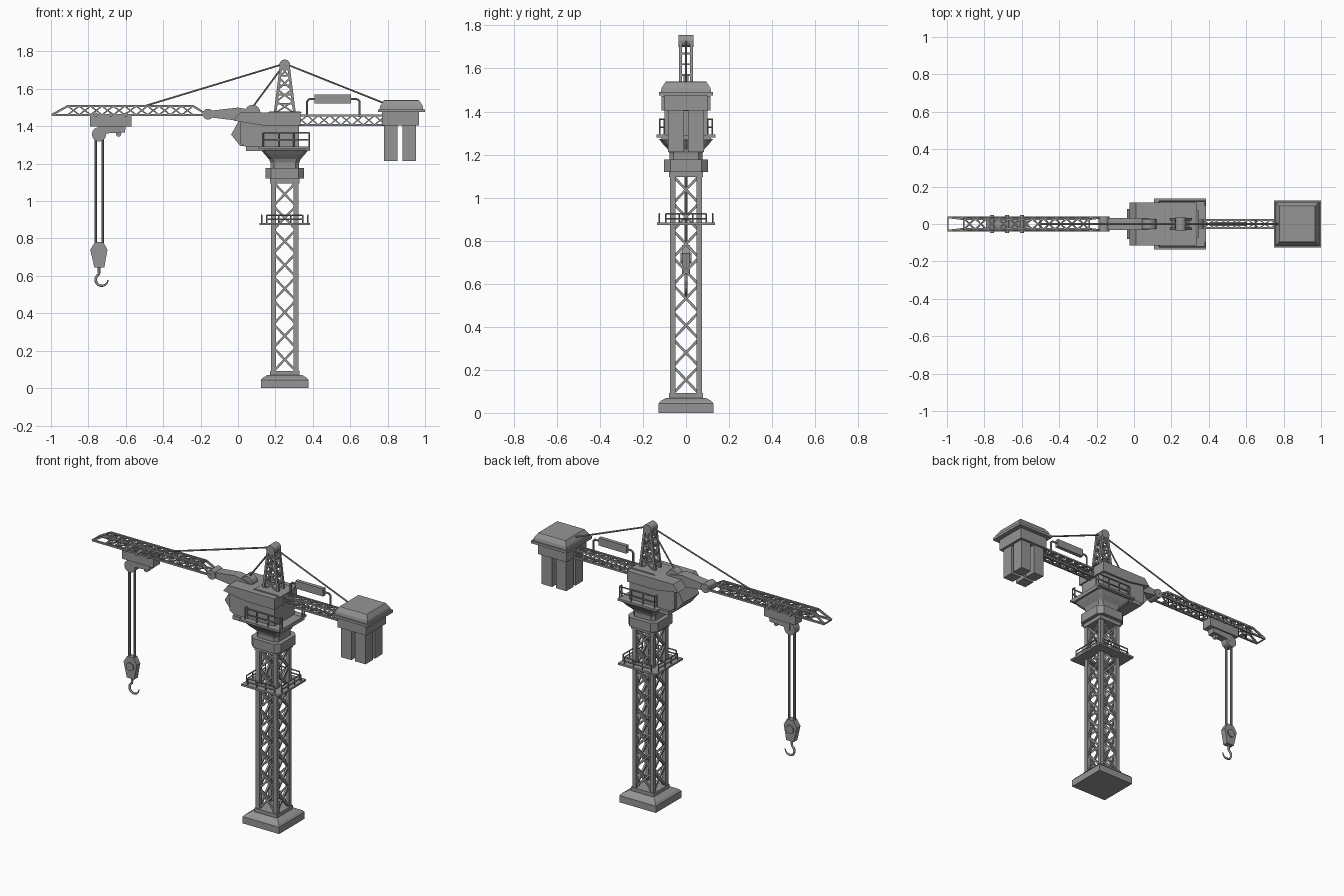
import bpy, bmesh, math
from mathutils import Vector, Matrix

if "Cube" in bpy.data.objects:
    bpy.data.objects.remove(bpy.data.objects["Cube"])

grey = bpy.data.materials.new("steel grey")
grey.use_nodes = True
grey.diffuse_color = (0.3, 0.3, 0.3, 1)
grey.node_tree.nodes["Principled BSDF"].inputs["Base Color"].default_value = (0.3, 0.3, 0.3, 1)
MX = 0.25  # mast axis


def finish(name, bm, smooth=False):
    bmesh.ops.recalc_face_normals(bm, faces=bm.faces)
    mesh = bpy.data.meshes.new(name)
    bm.to_mesh(mesh)
    bm.free()
    mesh.materials.append(grey)
    ob = bpy.data.objects.new(name, mesh)
    bpy.context.collection.objects.link(ob)
    if smooth:
        bpy.ops.object.select_all(action='DESELECT')
        ob.select_set(True)
        bpy.context.view_layer.objects.active = ob
        bpy.ops.object.shade_smooth_by_angle(angle=math.radians(35))
    return ob


def add_box(bm, x0, x1, y0, y1, z0, z1):
    m = Matrix.Translation(((x0 + x1) / 2, (y0 + y1) / 2, (z0 + z1) / 2))
    bmesh.ops.create_cube(bm, size=1, matrix=m @ Matrix.Diagonal((x1 - x0, y1 - y0, z1 - z0, 1)))


def add_rod(bm, a, b, r, sides=4):
    a, b = Vector(a), Vector(b)
    d = b - a
    m = Matrix.Translation((a + b) / 2) @ d.to_track_quat('Z', 'Y').to_matrix().to_4x4()
    m = m @ Matrix.Rotation(math.pi / sides, 4, 'Z')
    bmesh.ops.create_cone(bm, cap_ends=True, segments=sides, radius1=r, radius2=r,
                          depth=d.length, matrix=m)


def box(name, *dims):
    bm = bmesh.new()
    add_box(bm, *dims)
    return finish(name, bm)


def loft(name, cx, levels, cut=0.0):
    """Stack of square rings (half size, height), corners clipped by cut."""
    bm = bmesh.new()
    rings = []
    for h, z in levels:
        c = h - cut
        pts = [(h, -c), (h, c), (c, h), (-c, h), (-h, c), (-h, -c), (-c, -h), (c, -h)]
        if not cut:
            pts = [(h, -h), (h, h), (-h, h), (-h, -h)]
        rings.append([bm.verts.new((cx + x, y, z)) for x, y in pts])
    for lo, hi in zip(rings, rings[1:]):
        for i in range(len(lo)):
            j = (i + 1) % len(lo)
            bm.faces.new((lo[i], lo[j], hi[j], hi[i]))
    bm.faces.new(rings[0])
    bm.faces.new(rings[-1])
    return finish(name, bm)


def prism(name, profile, y):
    """Side profile (x, z) extruded from -y to y."""
    bm = bmesh.new()
    face = bm.faces.new([bm.verts.new((x, -y, z)) for x, z in profile])
    geo = bmesh.ops.extrude_face_region(bm, geom=[face])["geom"]
    bmesh.ops.translate(bm, verts=[v for v in geo if isinstance(v, bmesh.types.BMVert)], vec=(0, 2 * y, 0))
    return finish(name, bm)


def disc(name, x, z, r, y):
    bm = bmesh.new()
    add_rod(bm, (x, -y, z), (x, y, z), r, 20)
    return finish(name, bm, True)


def rods(name, pairs, r, sides=4):
    bm = bmesh.new()
    for a, b in pairs:
        add_rod(bm, a, b, r, sides)
    return finish(name, bm, sides > 4)


def cross_brace(p, q, n):
    """X braces between two rails p and q, each a pair of end points."""
    (p0, p1), (q0, q1) = [[Vector(v) for v in rail] for rail in (p, q)]
    out = []
    for i in range(n):
        s, t = i / n, (i + 1) / n
        out += [(p0.lerp(p1, s), q0.lerp(q1, t)), (q0.lerp(q1, s), p0.lerp(p1, t))]
    return out


def railing(bm, a, b, z, height, posts):
    a, b = Vector((*a, z)), Vector((*b, z))
    up = Vector((0, 0, height))
    for k in (0.5, 1):
        add_rod(bm, a + up * k, b + up * k, 0.004, 6)
    for i in range(posts):
        p = a.lerp(b, i / (posts - 1))
        add_rod(bm, p, p + up, 0.004, 6)


# Foundation and mast
loft("foundation", MX, [(0.128, 0), (0.128, 0.043), (0.118, 0.055), (0.093, 0.07)])
loft("mast_foot", MX, [(0.08, 0.068), (0.08, 0.092)])
bm = bmesh.new()
for sx in (-1, 1):
    for sy in (-1, 1):
        x, y = MX + sx * 0.061, sy * 0.061
        add_box(bm, x - 0.013, x + 0.013, y - 0.013, y + 0.013, 0.085, 1.11)
finish("mast_posts", bm)
corners = [(MX + sx * 0.06, sy * 0.06) for sx, sy in ((-1, -1), (1, -1), (1, 1), (-1, 1))]
legs = [((*c, 0.09), (*c, 1.1)) for c in corners]
braces = []
for i in range(4):
    braces += cross_brace(legs[i], legs[(i + 1) % 4], 8)
rods("mast_braces", braces, 0.0085)

# Mast service platform, open in the middle for the mast
bm = bmesh.new()
for s in (-1, 1):
    e = sorted((s * 0.066, s * 0.134))
    add_box(bm, MX - 0.134, MX + 0.134, *e, 0.872, 0.884)
    add_box(bm, MX + e[0], MX + e[1], -0.066, 0.066, 0.872, 0.884)
finish("mast_platform", bm)
bm = bmesh.new()
for s in (-0.124, 0.124):
    railing(bm, (MX - 0.095, s), (MX + 0.095, s), 0.88, 0.045, 4)
    railing(bm, (MX + s, -0.095), (MX + s, 0.095), 0.88, 0.045, 4)
finish("mast_platform_rails", bm, True)

# Slewing collar and flared neck
loft("mast_cap", MX, [(0.08, 1.095), (0.08, 1.125)])
loft("slewing_collar", MX, [(0.103, 1.12), (0.103, 1.178)], 0.03)
loft("neck", MX, [(0.077, 1.175), (0.077, 1.205), (0.085, 1.225), (0.108, 1.25), (0.125, 1.272)], 0.02)

# Machinery house, cab and side balconies
box("house_floor", 0.043, 0.385, -0.115, 0.115, 1.268, 1.292)
prism("operator_cab", [(-0.037, 1.355), (0.005, 1.43), (0.16, 1.43), (0.16, 1.29), (0.012, 1.295)], 0.08)
prism("machinery_house", [(0.01, 1.31), (0.01, 1.43), (0.05, 1.44), (0.325, 1.44),
                          (0.325, 1.29), (0.04, 1.29)], 0.1)
prism("house_roof", [(-0.025, 1.43), (0.01, 1.473), (0.335, 1.473), (0.335, 1.405),
                     (0.13, 1.405)], 0.114)
prism("tower_plinth", [(0.155, 1.47), (0.17, 1.48), (0.33, 1.48), (0.345, 1.47)], 0.075)
for side, s in (("right", -1), ("left", 1)):
    box(side + "_balcony", 0.107, 0.385, *sorted((s * 0.095, s * 0.137)), 1.28, 1.293)
    bm = bmesh.new()
    railing(bm, (0.135, s * 0.122), (0.38, s * 0.122), 1.29, 0.075, 4)
    for x in (0.135, 0.38):
        railing(bm, (x, s * 0.1), (x, s * 0.122), 1.29, 0.075, 2)
    finish(side + "_balcony_rails", bm, True)

# Jib root arm, hinge and winch drum
prism("jib_root_arm", [(-0.17, 1.45), (-0.15, 1.483), (0.0, 1.50), (0.06, 1.49),
                       (0.12, 1.47), (0.12, 1.43), (-0.02, 1.432)], 0.032)
disc("jib_hinge", -0.16, 1.465, 0.029, 0.04)
disc("winch_drum", 0.078, 1.472, 0.042, 0.026)


def truss(name, bottom, top, z0, z1, y0, y1, n, r):
    """Four chord truss; bottom and top are x ranges, tapering at the ends."""
    low = [((bottom[0], s * y0, z0), (bottom[1], s * y0, z0)) for s in (-1, 1)]
    high = [((top[0], s * y1, z1), (top[1], s * y1, z1)) for s in (-1, 1)]
    ends = [(l[k], h[k]) for l, h in zip(low, high) for k in (0, 1)]
    rods(name + "_chords", low + high + ends, r)
    inner = [((top[0], s * y0, z0), (top[1], s * y0, z0)) for s in (-1, 1)]
    web = cross_brace(inner[0], inner[1], n) + cross_brace(high[0], high[1], n)
    for l, h in zip(inner, high):
        web += cross_brace(l, h, n)
    for k in (0, 1):
        web += [(low[0][k], low[1][k]), (high[0][k], high[1][k])]
    rods(name + "_web", web, r * 0.65)


truss("jib", (-0.995, -0.165), (-0.91, -0.24), 1.461, 1.508, 0.036, 0.026, 11, 0.0075)
truss("counter_jib", (0.31, 0.79), (0.31, 0.79), 1.407, 1.458, 0.022, 0.022, 8, 0.0075)

# Tower head
foot = [(MX + sx * 0.052, sy * 0.025, 1.47) for sx, sy in ((-1, -1), (1, -1), (1, 1), (-1, 1))]
peak = [(MX + sx * 0.02, sy * 0.025, 1.72) for sx, sy in ((-1, -1), (1, -1), (1, 1), (-1, 1))]
tower = list(zip(foot, peak))
rods("tower_legs", tower, 0.01)
web = []
for i in range(4):
    j = (i + 1) % 4
    if i % 2 == 0:
        web += cross_brace(tower[i], tower[j], 4)
    for k in range(1, 5):
        web.append([Vector(tower[m][0]).lerp(Vector(tower[m][1]), k / 5) for m in (i, j)])
rods("tower_web", web, 0.006)
disc("tower_sheave", MX, 1.728, 0.029, 0.034)

# Stay cables
apex = (MX, 0, 1.735)
rods("stay_cables", [(apex, (-0.5, 0, 1.508)), (apex, (0.79, 0, 1.52)), (apex, (0.08, 0, 1.505))], 0.005, 8)
rods("jib_stay_crossbar", [((-0.5, -0.026, 1.508), (-0.5, 0.026, 1.508))], 0.006, 8)

# Sign-like panel carried on a pipe frame above the counter jib
box("equipment_panel", 0.41, 0.605, -0.012, 0.012, 1.522, 1.57)
frame = []
for x, inner in ((0.37, 0.42), (0.65, 0.6)):
    bend = x + (inner - x) * 0.25
    path = [(x, 0, 1.45), (x, 0, 1.535), (bend, 0, 1.546), (inner, 0, 1.546)]
    frame += list(zip(path, path[1:]))
    frame.append(((x, -0.022, 1.46), (x, 0.022, 1.46)))
rods("equipment_frame", frame, 0.006, 8)

# Counterweight housing and four hanging blocks
loft("counterweight_brim", 0.874, [(0.126, 1.475), (0.126, 1.491)])
loft("counterweight_roof", 0.874, [(0.117, 1.49), (0.113, 1.51), (0.095, 1.538), (0.09, 1.54)])
loft("counterweight_box", 0.869, [(0.1, 1.405), (0.1, 1.477)])
bm = bmesh.new()
for sx in (-1, 1):
    for sy in (-1, 1):
        xs = sorted((0.867 + sx * 0.013, 0.867 + sx * 0.086))
        add_box(bm, *xs, *sorted((sy * 0.01, sy * 0.084)), 1.213, 1.41)
finish("counterweight_blocks", bm)

# Trolley
box("trolley_body", -0.79, -0.57, -0.034, 0.034, 1.398, 1.456)
prism("trolley_lower", [(-0.745, 1.4), (-0.6, 1.4), (-0.605, 1.368), (-0.70, 1.362), (-0.745, 1.35)], 0.025)
disc("trolley_knob", -0.638, 1.358, 0.014, 0.012)
disc("trolley_sheave", -0.743, 1.357, 0.038, 0.024)
rods("trolley_axles", [((x, -0.048, 1.462), (x, 0.048, 1.462)) for x in (-0.76, -0.68, -0.6)], 0.011, 12)

# Hoist ropes, hook block and hook
rods("hoist_ropes", [((x, 0, 0.76), (x, 0, 1.36)) for x in (-0.761, -0.724)], 0.0075, 8)
prism("hook_block", [(-0.765, 0.78), (-0.72, 0.78), (-0.698, 0.74), (-0.715, 0.645),
                     (-0.768, 0.645), (-0.79, 0.74)], 0.018)
disc("hook_block_sheave", -0.743, 0.72, 0.026, 0.026)
arc = [(-0.743, 0, 0.65), (-0.743, 0, 0.618)]
for i in range(13):
    a = math.radians(118 + i * 20)
    arc.append((-0.728 + 0.033 * math.cos(a), 0, 0.58 + 0.033 * math.sin(a)))
curve = bpy.data.curves.new("hook", 'CURVE')
curve.dimensions = '3D'
curve.bevel_depth = 0.007
curve.bevel_resolution = 2
curve.use_fill_caps = True
spline = curve.splines.new('POLY')
spline.points.add(len(arc) - 1)
for i, (point, co) in enumerate(zip(spline.points, arc)):
    point.co = (*co, 1)
    point.radius = 1 if i < 10 else 1 - (i - 9) * 0.12
curve.materials.append(grey)
bpy.context.collection.objects.link(bpy.data.objects.new("hook", curve))
